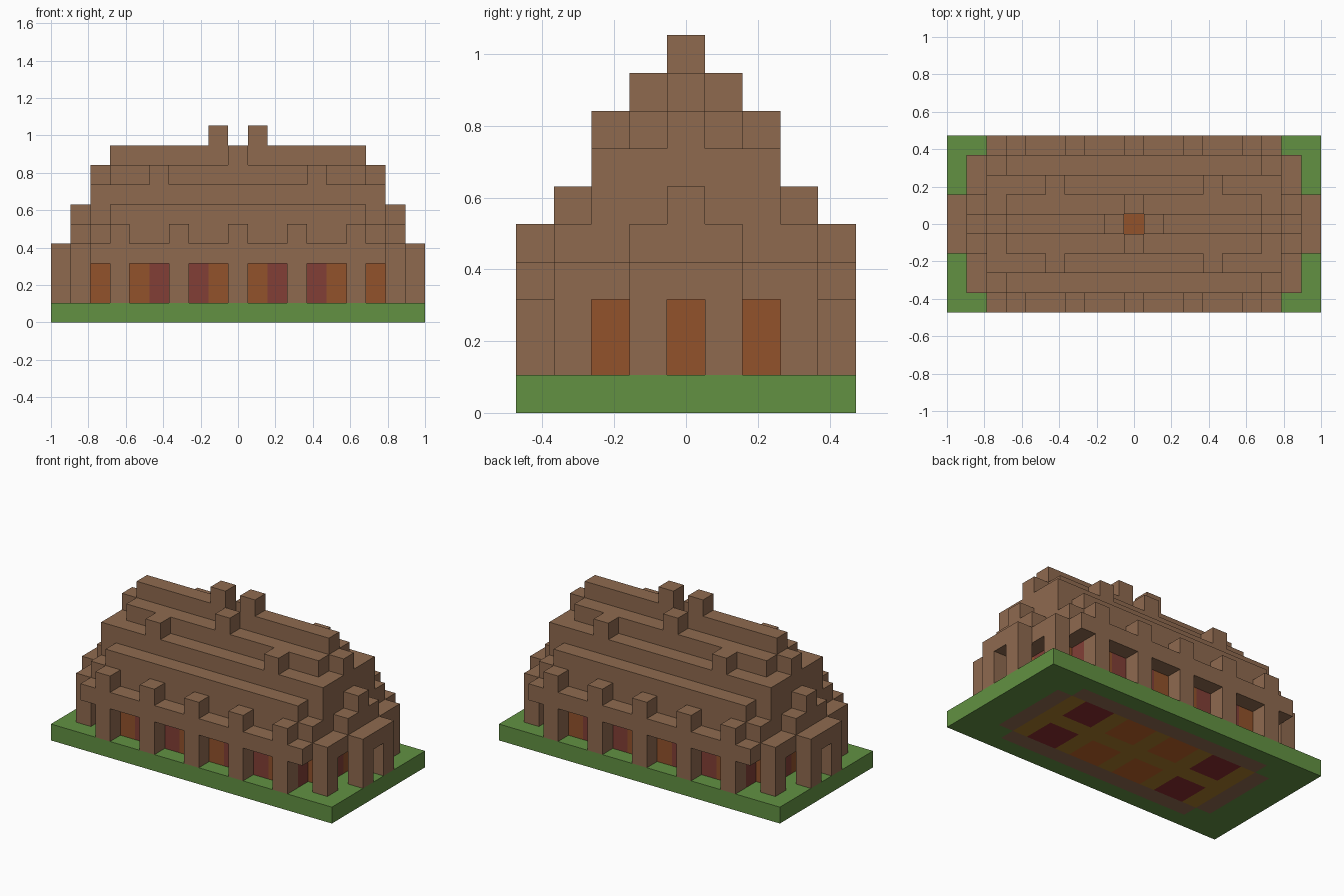
import bpy, bmesh
from mathutils import Matrix, Vector

cube = bpy.data.objects.get("Cube")
if cube:
    bpy.data.objects.remove(cube, do_unlink=True)

U = 2 / 19  # edge of one building block


def linear(c):
    c /= 255
    return c / 12.92 if c <= 0.04045 else ((c + 0.055) / 1.055) ** 2.4


def material(name, r, g, b):
    col = (linear(r), linear(g), linear(b), 1)
    m = bpy.data.materials.new(name)
    m.use_nodes = True
    m.diffuse_color = col
    m.node_tree.nodes["Principled BSDF"].inputs["Base Color"].default_value = col
    return m


TIMBER = material("brown timber", 143, 106, 79)
GRASS = material("grass green", 98, 145, 66)
ORANGE = material("orange plank", 146, 82, 43)
RED = material("dull red plank", 130, 63, 54)
HAY = material("straw floor", 168, 122, 42)
RUG_RED = material("deep red rug", 138, 44, 47)
RUG_ORANGE = material("orange rug", 190, 98, 40)


def finish(name, bm, mats):
    bmesh.ops.recalc_face_normals(bm, faces=bm.faces)
    me = bpy.data.meshes.new(name)
    bm.to_mesh(me)
    bm.free()
    for m in mats:
        me.materials.append(m)
    ob = bpy.data.objects.new(name, me)
    bpy.context.collection.objects.link(ob)
    return ob


def add_box(bm, xs, ys, zs, index=0):
    """Box covering an inclusive range of block cells on each axis."""
    lo = Vector((xs[0] - 0.5, ys[0] - 0.5, zs[0])) * U
    hi = Vector((xs[1] + 0.5, ys[1] + 0.5, zs[1] + 1)) * U
    mat = Matrix.Translation((lo + hi) / 2) @ Matrix.Diagonal((*(hi - lo), 1))
    made = bmesh.ops.create_cube(bm, size=1, matrix=mat)
    for f in {f for v in made["verts"] for f in v.link_faces}:
        f.material_index = index


def flip(r, s):
    return tuple(sorted((r[0] * s, r[1] * s)))


def timber(name, *boxes):
    """Timber part mirrored across both axes where it is not already symmetric."""
    bm = bmesh.new()
    for xs, ys, zs in boxes:
        for x in {flip(xs, 1), flip(xs, -1)}:
            for y in {flip(ys, 1), flip(ys, -1)}:
                add_box(bm, x, y, zs)
    return finish(name, bm, [TIMBER])


# Ground slab with the wall footing and floor pattern running through it
def ground_index(i, j):
    i, j = abs(i), abs(j)
    if i <= 6 and j <= 2:
        if j == 0 or i % 3 == 0:
            return 2
        return 4 if i < 3 else 3
    if (j == 3 and i <= 6) or (i == 7 and j <= 2):
        return 1
    return 0


bm = bmesh.new()
bmesh.ops.create_grid(bm, x_segments=19, y_segments=9, size=1,
                      matrix=Matrix.Diagonal((1, 4.5 * U, 1, 1)))
top = bmesh.ops.extrude_face_region(bm, geom=bm.faces[:], use_keep_orig=True)["geom"]
bmesh.ops.translate(bm, vec=(0, 0, U), verts=[g for g in top if isinstance(g, bmesh.types.BMVert)])
bm.normal_update()
for f in bm.faces:
    c = f.calc_center_median() / U
    if abs(f.normal.z) > 0.5:
        f.material_index = ground_index(round(c.x), round(c.y))
finish("ground", bm, [GRASS, TIMBER, HAY, RUG_RED, RUG_ORANGE])

# Recessed walls of alternating planks
bm = bmesh.new()
for s in (-1, 1):
    for i in range(-6, 7):
        add_box(bm, (i, i), (3 * s, 3 * s), (1, 2), (i + 1) % 2)
    for j in range(-2, 3):
        add_box(bm, (7 * s, 7 * s), (j, j), (1, 2), j % 2)
finish("plank_walls", bm, [ORANGE, RED])

# Hearth under the smoke hole
bm = bmesh.new()
add_box(bm, (0, 0), (0, 0), (1, 1))
finish("hearth", bm, [ORANGE])

# Posts and eaves along the long sides
timber("side_posts", *[((i, i), (4, 4), (1, 4)) for i in (0, 3, 6)])
timber("side_eaves", ((-7, 7), (4, 4), (3, 3)))

# Porches at both ends
timber("end_corner_posts", ((8, 8), (3, 3), (1, 2)))
timber("end_eaves", ((8, 8), (-3, 3), (3, 3)))
timber("porch_posts", ((9, 9), (1, 1), (1, 2)))
timber("porch_lintels", ((9, 9), (-1, 1), (3, 3)))
timber("porch_gables", ((8, 8), (-1, 1), (4, 4)), ((8, 8), (0, 0), (5, 5)))

# Stepped roof
timber("lower_roof", ((-6, 6), (3, 3), (3, 5)), ((7, 7), (3, 3), (3, 4)))
timber("end_gables", ((7, 7), (-2, 2), (3, 6)), ((7, 7), (0, 0), (7, 7)))
timber("middle_roof", ((-6, 6), (2, 2), (6, 6)))
timber("upper_roof", ((-6, 6), (1, 1), (7, 7)))
timber("ridge", ((1, 6), (0, 0), (8, 8)))

# Stubs on the roof and around the smoke hole
timber("roof_stubs", ((4, 4), (2, 2), (7, 7)))
timber("smoke_hole_sides", ((0, 0), (1, 1), (8, 8)))
timber("smoke_hole_horns", ((1, 1), (0, 0), (9, 9)))
